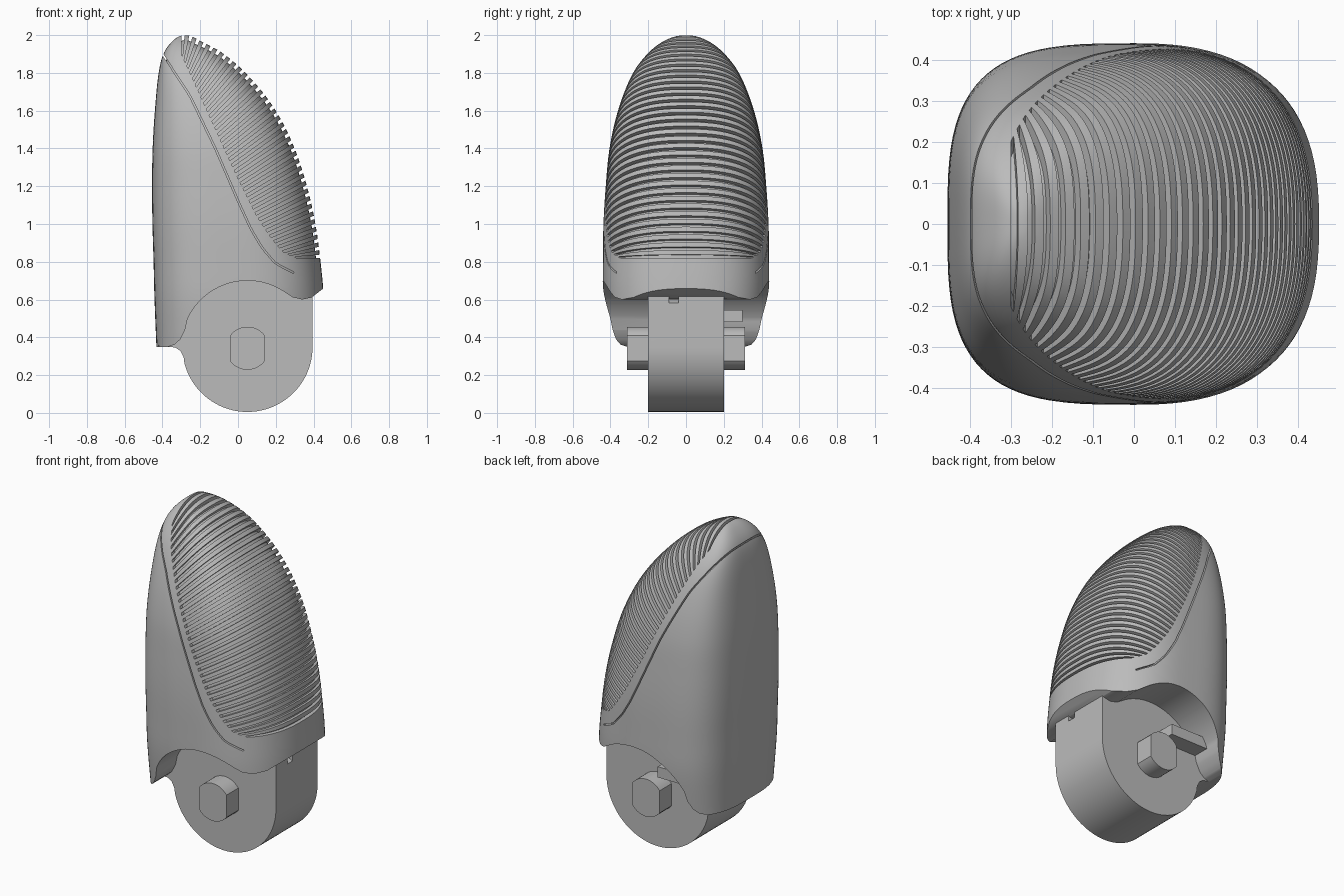
import bpy, bmesh, math
from mathutils import Vector

if "Cube" in bpy.data.objects:
    bpy.data.objects.remove(bpy.data.objects["Cube"])

GREY = bpy.data.materials.new("plain_grey")
GREY.use_nodes = True
GREY.diffuse_color = (0.5, 0.5, 0.5, 1)
GREY.node_tree.nodes["Principled BSDF"].inputs["Base Color"].default_value = (0.5, 0.5, 0.5, 1)

# Shell sections: height, back x, pad-side x, half width
SECTIONS = [
    (2.0, -.28, -.28, 0), (1.97, -.345, -.2, .115), (1.9, -.395, -.075, .205),
    (1.8, -.42, .04, .28), (1.6, -.44, .2, .36), (1.4, -.452, .3, .405),
    (1.2, -.455, .365, .425), (1.0, -.453, .41, .437), (.8, -.447, .437, .44),
    (.6, -.442, .455, .438), (.3, -.43, .46, .408)]
PAD_EDGE = [(-.3, 1.9), (-.2, 1.68), (-.1, 1.46), (0, 1.24), (.1, 1.04),
            (.18, .92), (.24, .85), (.31, .82)]
SEAM = [(-.5, 2.0), (-.4, 1.9), (-.255, 1.68), (-.12, 1.4), (.01, 1.1),
        (.07, .97), (.13, .87), (.2, .79), (.295, .742)]


def section(s):
    """Smooth section values; s is the root of the depth below the tip."""
    keys = [math.sqrt(2 - row[0]) for row in SECTIONS]
    last = len(keys) - 1
    i = max(k for k in range(last) if keys[k] <= s or k == 0)
    h = keys[i + 1] - keys[i]
    t = (s - keys[i]) / h

    def slope(k, c):
        a, b = max(k - 1, 0), min(k + 1, last)
        return (SECTIONS[b][c] - SECTIONS[a][c]) / (keys[b] - keys[a]) * h

    return [(2*t**3 - 3*t*t + 1) * SECTIONS[i][c] + (t**3 - 2*t*t + t) * slope(i, c)
            + (3*t*t - 2*t**3) * SECTIONS[i + 1][c] + (t**3 - t*t) * slope(i + 1, c)
            for c in (1, 2, 3)]


def finish(name, bm):
    bmesh.ops.recalc_face_normals(bm, faces=bm.faces)
    mesh = bpy.data.meshes.new(name)
    bm.to_mesh(mesh)
    bm.free()
    mesh.materials.append(GREY)
    obj = bpy.data.objects.new(name, mesh)
    bpy.context.collection.objects.link(obj)
    return obj


def loft(name, inset, bottom, rings=56, segs=96):
    """Rounded fingertip volume, optionally shrunk by an inset."""
    bm = bmesh.new()
    loops = []
    start, end = 0.03 + inset * 2, math.sqrt(2 - bottom)
    for r in range(rings + 1):
        s = start + (end - start) * r / rings
        back, front, half = section(s)
        back, front, half = back + inset, front - inset, half - inset
        mid, rad = (back + front) / 2, max((front - back) / 2, .005)
        half = max(half, .005)
        loop = []
        for k in range(segs):
            a = 2 * math.pi * k / segs
            c, d = math.cos(a), math.sin(a)
            e = 2 / (2.5 if c > 0 else 3.3)
            loop.append(bm.verts.new((mid + math.copysign(rad * abs(c)**e, c),
                                      math.copysign(half * abs(d)**e, d),
                                      2 - s * s - inset * max(0, 1 - s))))
        loops.append(loop)
    for a, b in zip(loops, loops[1:]):
        for k in range(segs):
            n = (k + 1) % segs
            bm.faces.new((a[k], a[n], b[n], b[k]))
    bm.faces.new(loops[0])
    bm.faces.new(loops[-1])
    return finish(name, bm)


def prisms(name, outlines, y0, y1):
    """Extrude one or more x-z outlines along y."""
    bm = bmesh.new()
    for pts in outlines:
        a = [bm.verts.new((x, y0, z)) for x, z in pts]
        b = [bm.verts.new((x, y1, z)) for x, z in pts]
        bm.faces.new(a)
        bm.faces.new(b)
        for k in range(len(pts)):
            n = (k + 1) % len(pts)
            bm.faces.new((a[k], a[n], b[n], b[k]))
    return finish(name, bm)


def activate(obj):
    bpy.ops.object.select_all(action='DESELECT')
    obj.select_set(True)
    bpy.context.view_layer.objects.active = obj


def cut(obj, cutter):
    activate(obj)
    mod = obj.modifiers.new("cut", 'BOOLEAN')
    mod.operation, mod.solver, mod.object = 'DIFFERENCE', 'EXACT', cutter
    bpy.ops.object.modifier_apply(modifier=mod.name)
    bpy.data.objects.remove(cutter)


def smooth(obj):
    activate(obj)
    bpy.ops.object.shade_smooth_by_angle(angle=math.radians(32))


def along(path, t):
    """Point at fraction t of a path's length."""
    pts = [Vector(p) for p in path]
    lens = [(b - a).length for a, b in zip(pts, pts[1:])]
    d = t * sum(lens)
    for a, b, l in zip(pts, pts[1:], lens):
        if d <= l:
            return a.lerp(b, d / l)
        d -= l
    return pts[-1]


def arc(cx, cz, r, start, end, n):
    angles = [math.radians(start + (end - start) * k / n) for k in range(n + 1)]
    return [(cx + r * math.cos(a), cz + r * math.sin(a)) for a in angles]


# Shell with its shaped lower rim
shell = loft("shell", 0, .31)
rim = [(-.7, -.2), (-.7, .35), (-.37, .35), (-.335, .362), (-.305, .39), (-.28, .44)]
rim += arc(.05, .35, .35, 155, 56, 28)
rim += [(.29, .612), (.34, .6), (.39, .611), (.46, .665), (.7, .8), (.7, -.2)]
cut(shell, prisms("rim_cutter", [rim], -.7, .7))

# Grip grooves fan from the pad edge to the pad outline; the seam is one thin strip
outline = [(-.3, 2.0)]
for k in range(60):
    s = .1 + (math.sqrt(2 - .82) - .1) * k / 59
    outline.append((section(s)[1], 2 - s * s))
COUNT, WIDTH = 36, .42
pitch = 1 / (COUNT - 1 + WIDTH)
slots = []
for k in range(COUNT):
    quad = []
    for t in (k * pitch, (k + WIDTH) * pitch):
        p, q = along(PAD_EDGE, t), along(outline, t)
        quad.append((p, p + (q - p) * 1.4))
    slots.append([quad[0][0], quad[0][1], quad[1][1], quad[1][0]])
line = [along(SEAM, k / 40) for k in range(41)]
sides = ([], [])
for k, p in enumerate(line):
    d = (line[min(k + 1, 40)] - line[max(k - 1, 0)]).normalized() * .004
    sides[0].append(p + Vector((-d.y, d.x)))
    sides[1].append(p - Vector((-d.y, d.x)))
slots.append(sides[0] + sides[1][::-1])
cut(shell, prisms("groove_cutter", slots, -.7, .7))
smooth(shell)

# Core that forms the floor of the grooves
core = loft("grip_core", .022, .71)
smooth(core)

# Hinge knuckle with a small slot in its pad side
knuckle = arc(.05, .35, .345, 0, -165, 40)
knuckle += [(-.288, .295), (-.305, .328), (-.33, .345), (-.36, .35), (-.42, .35),
            (-.4, .78), (.3, .78), (.395, .68)]
hinge = prisms("hinge_knuckle", [knuckle], -.2, .2)
slot = [(.35, .6), (.42, .57), (.42, .67), (.35, .67)]
cut(hinge, prisms("slot_cutter", [slot], -.09, -.04))
smooth(hinge)

# Hinge pin with two flats, passing through the knuckle
flat = math.degrees(math.acos(.092 / .114))
pin = arc(.05, .342, .114, flat, 180 - flat, 14) + arc(.05, .342, .114, 180 + flat, 360 - flat, 14)
smooth(prisms("hinge_pin", [pin], -.313, .313))

# Stop tab inside the back of the hinge recess
prisms("stop_tab", [[(-.28, .48), (-.02, .48), (-.02, .545), (-.25, .545)]], .19, .3)
